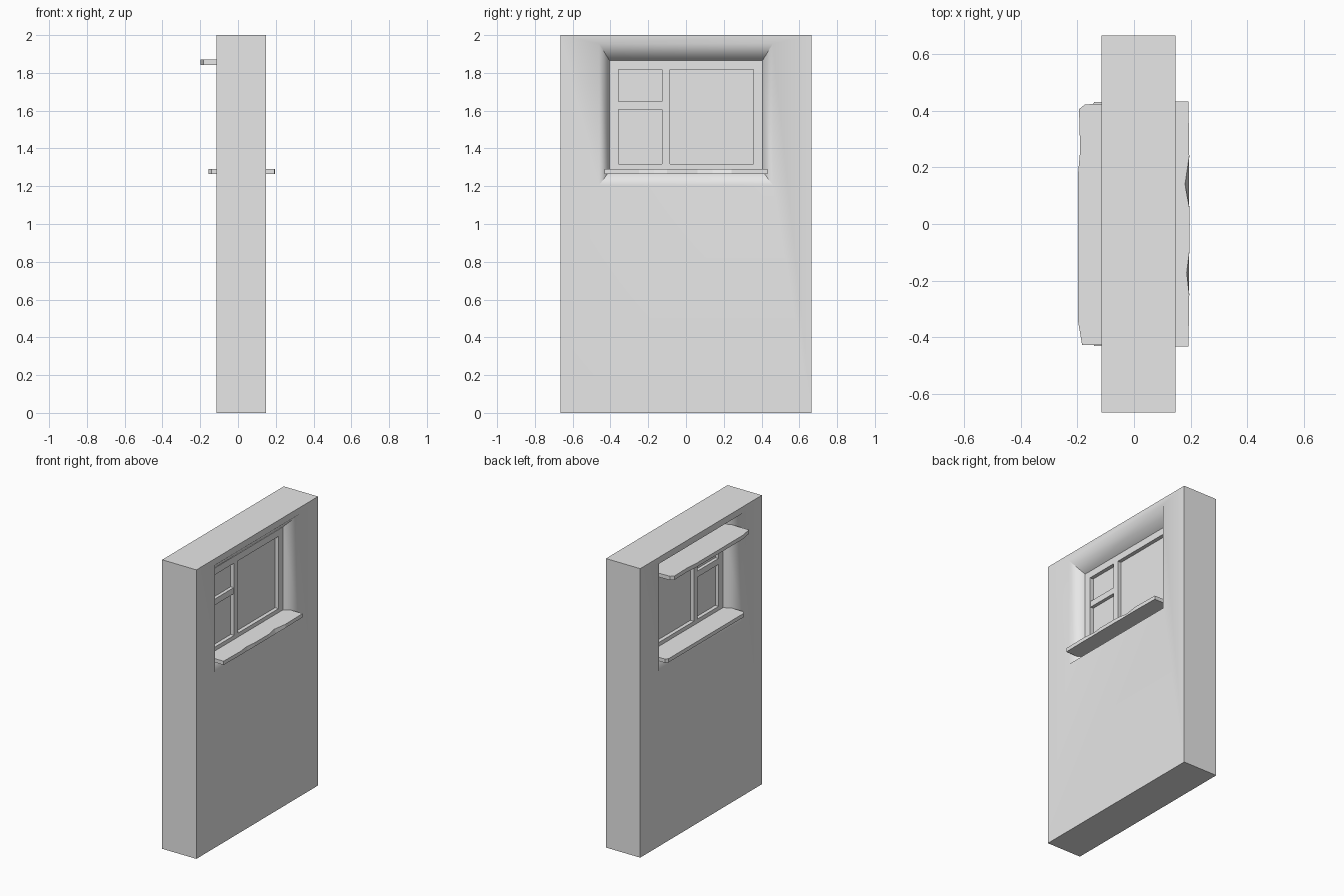
import bpy
import bmesh

cube = bpy.data.objects.get("Cube")
if cube:
    bpy.data.objects.remove(cube, do_unlink=True)

# One plain plaster grey for the whole model
grey = bpy.data.materials.new("plain_grey")
grey.use_nodes = True
grey.diffuse_color = (0.8, 0.8, 0.8, 1)
for node in grey.node_tree.nodes:
    if node.type == "BSDF_PRINCIPLED":
        node.inputs["Base Color"].default_value = grey.diffuse_color


def finish(name, bm):
    bmesh.ops.recalc_face_normals(bm, faces=bm.faces)
    mesh = bpy.data.meshes.new(name)
    bm.to_mesh(mesh)
    bm.free()
    mesh.materials.append(grey)
    obj = bpy.data.objects.new(name, mesh)
    bpy.context.collection.objects.link(obj)
    return obj


def box(name, x, y, z):
    bm = bmesh.new()
    bmesh.ops.create_cube(bm, size=1)
    for v in bm.verts:
        v.co = [r[0] + (c + 0.5) * (r[1] - r[0]) for c, r in zip(v.co, (x, y, z))]
    return finish(name, bm)


def slab(name, bottom, top, z):
    """Board between two outlines with equal point counts."""
    bm = bmesh.new()
    low = [bm.verts.new((x, y, z[0])) for x, y in bottom]
    high = [bm.verts.new((x, y, z[1])) for x, y in top]
    bm.faces.new(low)
    bm.faces.new(high)
    for i in range(len(low)):
        j = (i + 1) % len(low)
        bm.faces.new((low[i], low[j], high[j], high[i]))
    return finish(name, bm)


# Wall: a chain of rectangles from the +x face, through the flared opening, to the -x face
FRONT, BACK = 0.147, -0.115
wall_rect = (0.665, 0, 2)
flare = (0.46, 1.205, 1.955)
throat = (0.405, 1.28, 1.865)
chain = [(FRONT, wall_rect), (FRONT, flare), (0.06, throat),
         (0.0, throat), (BACK, flare), (BACK, wall_rect)]
bm = bmesh.new()
loops = [[bm.verts.new((x, s * w, z)) for s, z in ((-1, lo), (1, lo), (1, hi), (-1, hi))]
         for x, (w, lo, hi) in chain]
for a, b in zip(loops, loops[1:] + loops[:1]):
    for i in range(4):
        j = (i + 1) % 4
        bm.faces.new((a[i], a[j], b[j], b[i]))
wall = finish("wall", bm)

# Soft shading where the flare meets the wall faces
bpy.ops.object.select_all(action="DESELECT")
wall.select_set(True)
bpy.context.view_layer.objects.active = wall
bpy.ops.object.shade_smooth_by_angle(angle=1.15)
soft = wall.modifiers.new("soft_flare", "WEIGHTED_NORMAL")
soft.keep_sharp = True

# Window frame and glazing bars
DEPTH = (0.0, 0.06)
LOW, HIGH = 1.28, 1.865
for side, sign in (("left", -1), ("right", 1)):
    box(f"frame_{side}_post", DEPTH, sorted((sign * 0.405, sign * 0.357)), (LOW, HIGH))
box("frame_bottom_rail", DEPTH, (-0.36, 0.36), (LOW, 1.318))
box("frame_top_rail", DEPTH, (-0.36, 0.36), (1.818, HIGH))
box("mullion", DEPTH, (-0.128, -0.086), (1.31, 1.825))
box("transom", (0.003, 0.057), (-0.36, -0.12), (1.606, 1.648))
box("window_pane", (0.026, 0.034), (-0.36, 0.36), (1.31, 1.825))

# Sill running through the wall, with worn front edge
back_edge = [(-0.155, -0.41), (-0.14, -0.43)]
back_end = [(-0.14, 0.43), (-0.155, 0.41)]
sill_ends = [(0.192, -0.432)]
sill_low = [(0.195, -0.25), (0.194, -0.17), (0.195, -0.1),
            (0.195, 0.06), (0.194, 0.14), (0.195, 0.24), (0.192, 0.432)]
sill_high = [(0.195, -0.25), (0.186, -0.17), (0.195, -0.1),
             (0.195, 0.06), (0.18, 0.14), (0.195, 0.24), (0.192, 0.432)]
slab("window_sill", back_edge + sill_ends + sill_low + back_end,
     back_edge + sill_ends + sill_high + back_end, (1.265, 1.291))

# Hood board above the window on the -x side
hood = [(0.0, -0.427), (-0.183, -0.427), (-0.198, -0.34), (-0.198, 0.17),
        (-0.19, 0.26), (-0.194, 0.405), (-0.173, 0.422), (0.0, 0.428)]
slab("window_hood", hood, hood, (1.843, 1.87))
